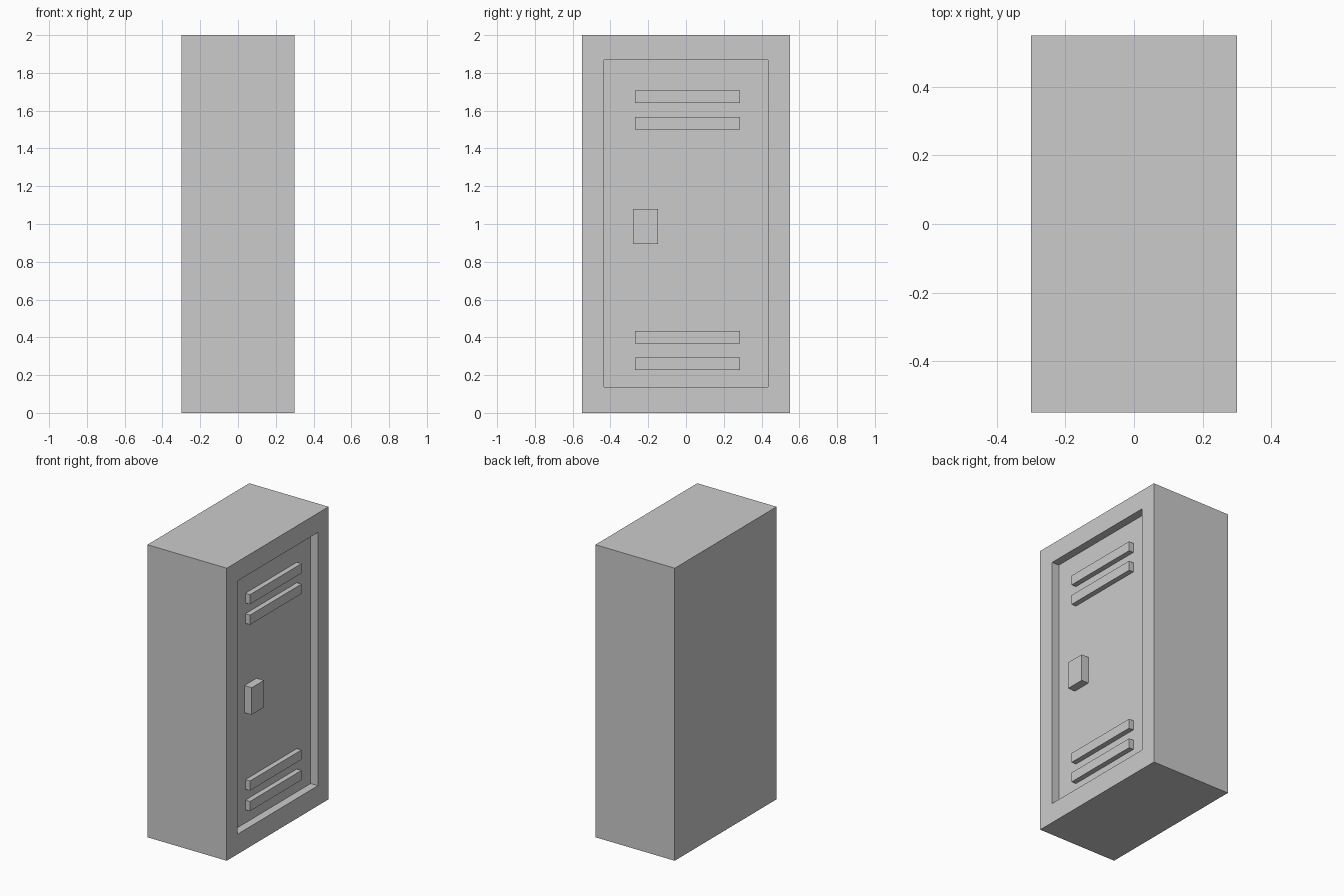
import bpy, bmesh
from mathutils import Vector

if "Cube" in bpy.data.objects:
    bpy.data.objects.remove(bpy.data.objects["Cube"])

WIDTH, DEPTH, HEIGHT = 0.6, 1.1, 2.0
FRONT = WIDTH / 2
PANEL = FRONT - 0.055  # x of the recessed door face


def make_object(name, bm):
    mesh = bpy.data.meshes.new(name)
    bm.to_mesh(mesh)
    bm.free()
    obj = bpy.data.objects.new(name, mesh)
    bpy.context.collection.objects.link(obj)
    return obj


def box_mesh(low, high):
    low, high = Vector(low), Vector(high)
    bm = bmesh.new()
    bmesh.ops.create_cube(bm, size=1)
    bmesh.ops.scale(bm, vec=high - low, verts=bm.verts)
    bmesh.ops.translate(bm, vec=(low + high) / 2, verts=bm.verts)
    return bm


# Cabinet with the door recessed into its +x side
bm = box_mesh((-FRONT, -DEPTH / 2, 0), (FRONT, DEPTH / 2, HEIGHT))
face = max(bm.faces, key=lambda f: f.calc_center_median().x)
bmesh.ops.inset_region(bm, faces=[face], thickness=0.1)
for v in face.verts:
    v.co.y = 0.435 if v.co.y > 0 else -0.435
    v.co.z = 1.868 if v.co.z > 1 else 0.137
door = bmesh.ops.extrude_discrete_faces(bm, faces=[face])["faces"][0]
for v in door.verts:
    v.co.x = PANEL
make_object("cabinet", bm)

# Vent slats, two at the top and two at the bottom
for i, z in enumerate((0.26, 0.40, 1.534, 1.674)):
    make_object(f"vent_slat_{i + 1}",
                box_mesh((PANEL, -0.27, z - 0.033), (0.28, 0.286, z + 0.033)))

# Door handle
make_object("handle", box_mesh((PANEL, -0.28, 0.895), (0.3, -0.148, 1.08)))
